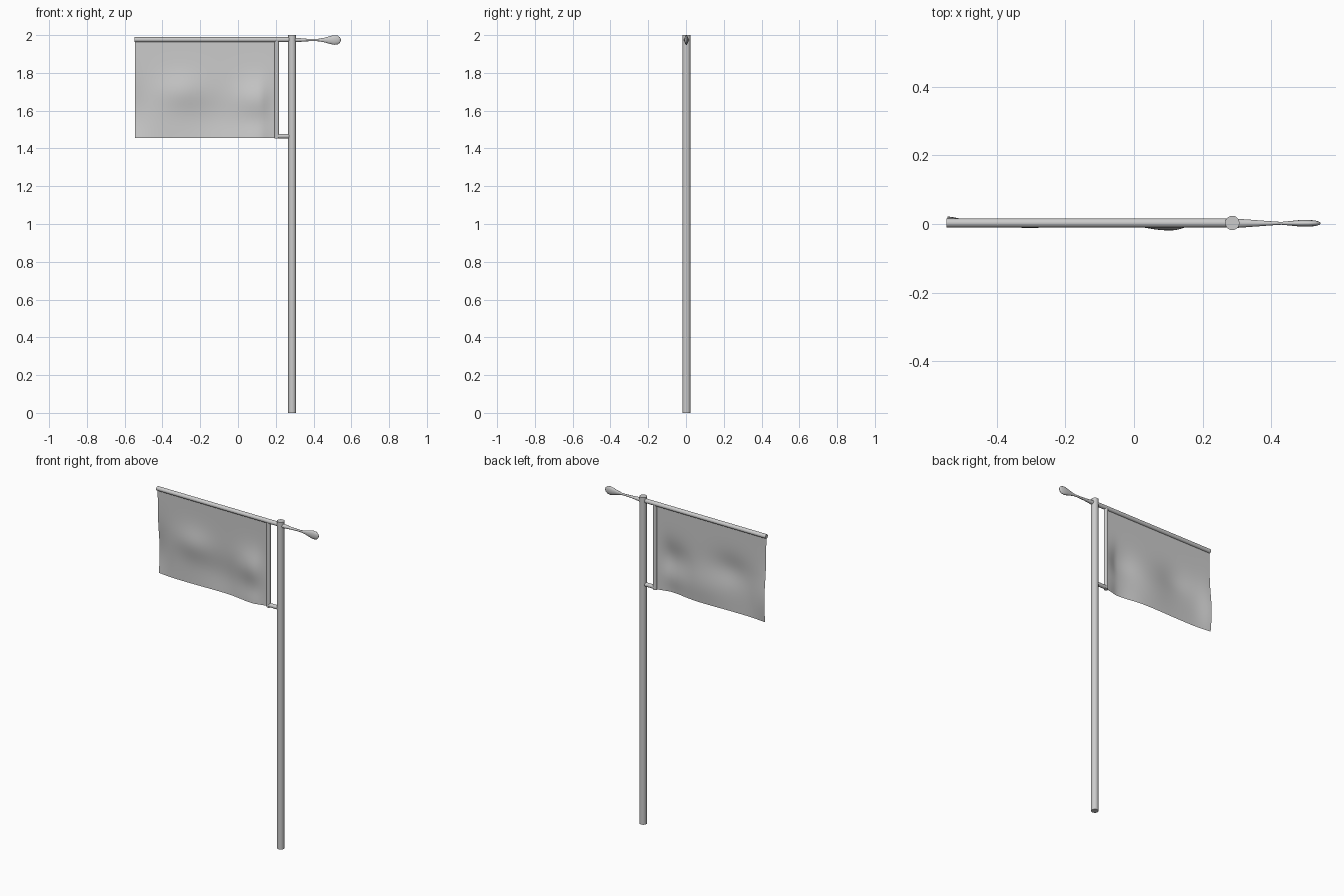
import bpy, bmesh, math
from mathutils import Vector

if "Cube" in bpy.data.objects:
    bpy.data.objects.remove(bpy.data.objects["Cube"])

Y = 0.003  # shared depth of pole and bars


def finish(obj, angle=40):
    bpy.ops.object.select_all(action='DESELECT')
    obj.select_set(True)
    bpy.context.view_layer.objects.active = obj
    bpy.ops.object.shade_smooth_by_angle(angle=math.radians(angle))


def bm_object(name, bm):
    bmesh.ops.recalc_face_normals(bm, faces=bm.faces[:])
    mesh = bpy.data.meshes.new(name)
    bm.to_mesh(mesh)
    bm.free()
    obj = bpy.data.objects.new(name, mesh)
    bpy.context.collection.objects.link(obj)
    return obj


def rod(name, a, b, radius, sides=16):
    a, b = Vector(a), Vector(b)
    d = b - a
    bpy.ops.mesh.primitive_cylinder_add(vertices=sides, radius=radius, depth=d.length,
                                        location=(a + b) / 2,
                                        rotation=d.to_track_quat('Z', 'Y').to_euler())
    obj = bpy.context.object
    obj.name = name
    finish(obj)


# Pole and the bars that hold the cloth
rod("pole", (0.287, Y, 0), (0.287, Y, 2.0), 0.021, 20)
rod("top_bar", (-0.547, Y, 1.976), (0.287, Y, 1.976), 0.013)
rod("hoist_bar", (0.206, Y, 1.452), (0.206, Y, 1.976), 0.012)
rod("lower_bracket", (0.206, Y, 1.465), (0.287, Y, 1.465), 0.012)

# Paddle-shaped finial: elliptical rings (x, half depth, half height)
rings = [(0.29, 0.014, 0.013), (0.32, 0.012, 0.011), (0.36, 0.009, 0.007),
         (0.40, 0.006, 0.006), (0.43, 0.004, 0.007), (0.46, 0.007, 0.013),
         (0.49, 0.010, 0.022), (0.51, 0.010, 0.026), (0.53, 0.008, 0.023),
         (0.54, 0.005, 0.014), (0.544, 0.002, 0.005)]
bm = bmesh.new()
n = 14
loops = []
for x, ry, rz in rings:
    loops.append([bm.verts.new((x, Y - 0.001 + ry * math.cos(2 * math.pi * i / n),
                                1.974 + rz * math.sin(2 * math.pi * i / n)))
                  for i in range(n)])
for p, q in zip(loops, loops[1:]):
    for i in range(n):
        j = (i + 1) % n
        bm.faces.new((p[i], p[j], q[j], q[i]))
bm.faces.new(loops[0])
bm.faces.new(loops[-1])
finish(bm_object("finial", bm), 60)

# Cloth: a sheet with soft billows (x, z, x spread, z spread, depth)
billows = [(0.10, 1.66, 0.11, 0.10, -0.022), (0.10, 1.44, 0.10, 0.10, -0.018),
           (-0.30, 1.70, 0.12, 0.09, -0.015), (-0.12, 1.56, 0.14, 0.11, 0.010),
           (-0.56, 1.58, 0.08, 0.16, 0.020)]
bm = bmesh.new()
bmesh.ops.create_grid(bm, x_segments=45, y_segments=32, size=1)
for v in bm.verts:
    x = -0.17 + v.co.x * 0.375
    z = 1.715 + v.co.y * 0.26
    pin = min(1, (0.206 - x) / 0.08) * min(1, (1.976 - z) / 0.12)
    y = sum(d * math.exp(-((x - cx) / sx) ** 2 - ((z - cz) / sz) ** 2)
            for cx, cz, sx, sz, d in billows)
    v.co = (x, Y + pin * y, z)
finish(bm_object("cloth", bm), 60)
